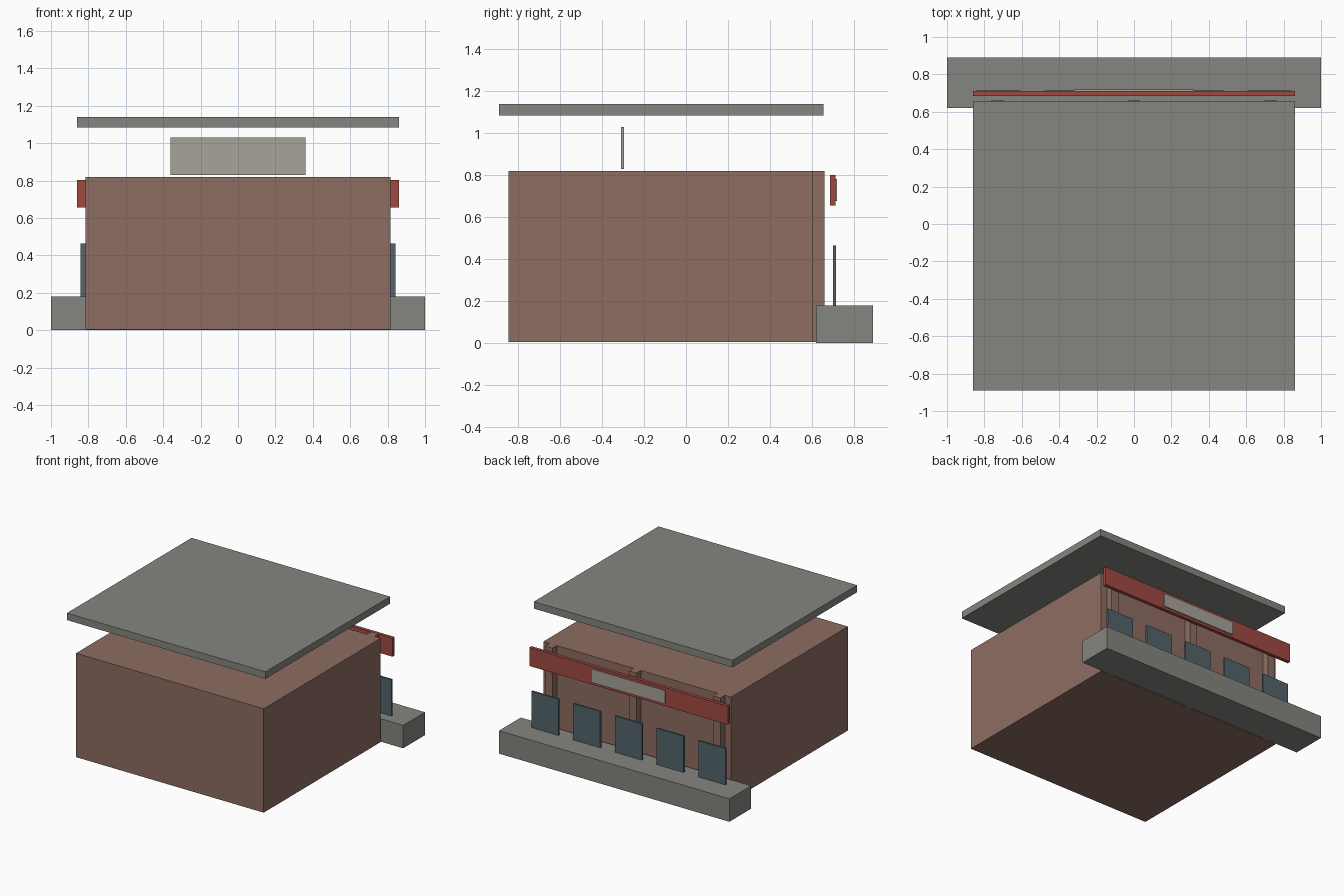
import bpy

if "Cube" in bpy.data.objects:
    bpy.data.objects.remove(bpy.data.objects["Cube"])


def srgb(*rgb):
    lin = []
    for c in rgb:
        c /= 255
        lin.append(c / 12.92 if c <= 0.04045 else ((c + 0.055) / 1.055) ** 2.4)
    return (*lin, 1.0)


def material(name, *rgb):
    m = bpy.data.materials.new(name)
    m.diffuse_color = srgb(*rgb)
    m.use_nodes = True
    m.node_tree.nodes["Principled BSDF"].inputs["Base Color"].default_value = m.diffuse_color
    return m


brick = material("brick", 142, 109, 98)
concrete = material("concrete", 133, 134, 128)
red = material("red_paint", 160, 74, 66)
glass = material("dark_glass", 84, 100, 108)
cream = material("cream", 167, 163, 153)


def box(name, mat, x, y, z):
    """Box from (min, max) ranges on each axis."""
    bpy.ops.mesh.primitive_cube_add(size=1)
    o = bpy.context.object
    o.name = name
    for v in o.data.vertices:
        v.co = [(r[0] + r[1]) / 2 + c * (r[1] - r[0])
                for c, r in zip(v.co, (x, y, z))]
    o.data.materials.append(mat)
    return o


# Main building and its flat raised roof
box("building_body", brick, (-0.815, 0.815), (-0.845, 0.605), (0.005, 0.82))
box("roof_slab", concrete, (-0.862, 0.862), (-0.89, 0.655), (1.085, 1.14))

# Sign board standing under the roof
box("roof_board", cream, (-0.362, 0.362), (-0.31, -0.295), (0.83, 1.03))

# Loading platform along the back
box("platform", concrete, (-1, 1), (0.62, 0.89), (0, 0.18))

# Wall pilasters
for i, x in enumerate((-0.73, 0, 0.73)):
    box(f"pilaster_{i + 1}", brick, (x - 0.032, x + 0.032), (0.6, 0.66), (0.005, 0.82))

# Red fascia with a blank sign plate
box("fascia", red, (-0.862, 0.862), (0.685, 0.712), (0.657, 0.802))
box("fascia_plate", cream, (-0.32, 0.32), (0.711, 0.72), (0.677, 0.782))

# Row of window panels standing on the platform
for i in range(5):
    x = (i - 2) * 0.3625
    box(f"window_{i + 1}", glass, (x - 0.117, x + 0.117), (0.7, 0.714), (0.178, 0.465))
